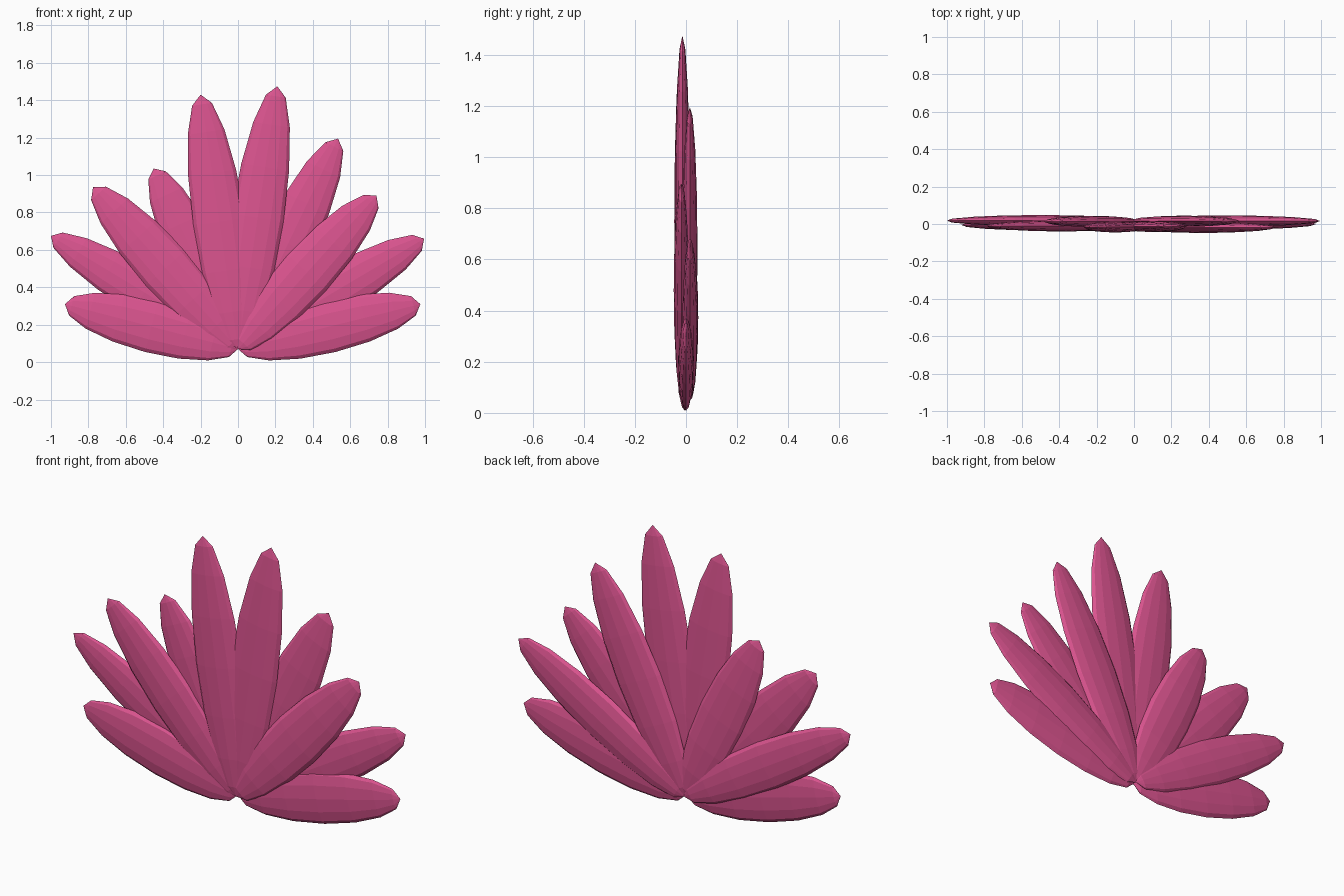
import bpy
from math import atan2, hypot
from mathutils import Matrix, Vector

cube = bpy.data.objects.get("Cube")
if cube:
    bpy.data.objects.remove(cube, do_unlink=True)

pink = bpy.data.materials.new("petal_pink")
pink.use_nodes = True
colour = (0.72, 0.09, 0.28, 1.0)
pink.diffuse_color = colour
pink.node_tree.nodes["Principled BSDF"].inputs["Base Color"].default_value = colour

BASE_Z = 0.07      # all petals spring from this height
THICK = 0.03       # half thickness of a petal


def petal(name, tip_x, tip_z, half_width, y):
    """Flattened, low-poly ellipsoid running from the base point to its tip."""
    rise = tip_z - BASE_Z
    length = hypot(tip_x, rise)
    bpy.ops.mesh.primitive_uv_sphere_add(segments=12, ring_count=8, radius=1)
    obj = bpy.context.object
    obj.name = name
    size = Matrix.Diagonal((half_width, THICK, length / 2, 1))
    lean = Matrix.Rotation(atan2(tip_x, rise), 4, 'Y')
    middle = Vector((tip_x / 2, y, BASE_Z + rise / 2))
    obj.data.transform(Matrix.Translation(middle) @ lean @ size)
    obj.data.materials.append(pink)


# Fan of petals, alternating between a front and a back layer
petals = [
    ("right_low_petal", -0.925, 0.31, 0.14, -0.005),
    ("right_side_petal", -1.0, 0.675, 0.125, 0.018),
    ("right_upper_petal", -0.775, 0.935, 0.14, -0.01),
    ("right_inner_petal", -0.45, 1.035, 0.135, 0.014),
    ("right_centre_petal", -0.20, 1.43, 0.14, -0.016),
    ("left_centre_petal", 0.21, 1.475, 0.14, -0.014),
    ("left_inner_petal", 0.535, 1.195, 0.14, 0.015),
    ("left_upper_petal", 0.74, 0.89, 0.14, -0.018),
    ("left_side_petal", 0.995, 0.66, 0.13, 0.016),
    ("left_low_petal", 0.975, 0.31, 0.14, 0.0),
]
for entry in petals:
    petal(*entry)
